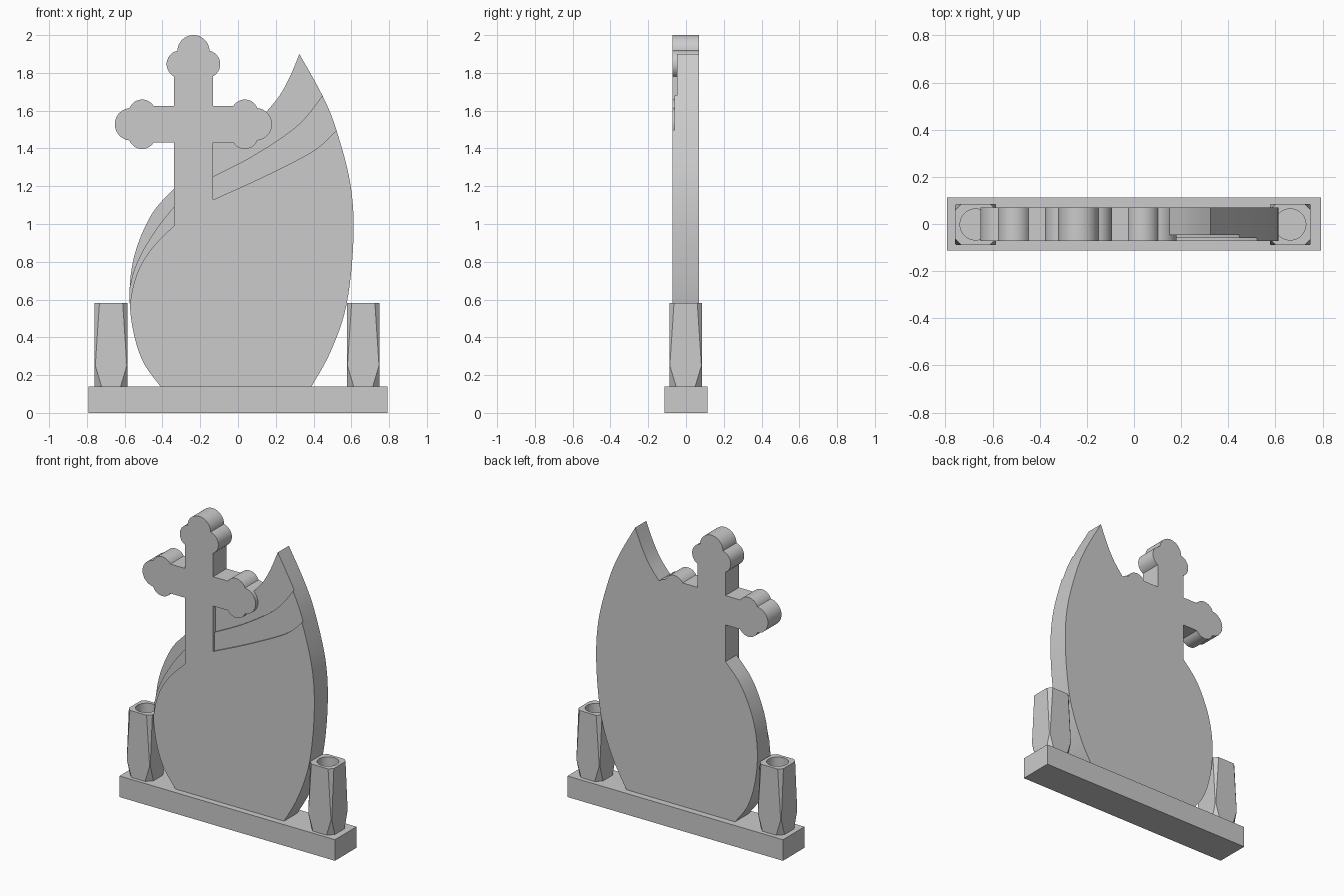
import bpy, bmesh
from math import sin, cos, pi, hypot, atan2, acos, asin, sqrt

if "Cube" in bpy.data.objects:
    bpy.data.objects.remove(bpy.data.objects["Cube"])

BASE_Z = 0.14
FRONT, BACK = -0.072, 0.07


def add_mesh(name, bm):
    bmesh.ops.recalc_face_normals(bm, faces=bm.faces[:])
    me = bpy.data.meshes.new(name)
    bm.to_mesh(me)
    bm.free()
    ob = bpy.data.objects.new(name, me)
    bpy.context.collection.objects.link(ob)
    return ob


def prism(name, pts, y0, y1):
    """Extrude an (x, z) outline from y0 to y1."""
    bm = bmesh.new()
    face = bm.faces.new([bm.verts.new((x, y0, z)) for x, z in pts])
    ext = bmesh.ops.extrude_face_region(bm, geom=[face])
    verts = [g for g in ext["geom"] if isinstance(g, bmesh.types.BMVert)]
    bmesh.ops.translate(bm, verts=verts, vec=(0, y1 - y0, 0))
    return add_mesh(name, bm)


def boolean(ob, other, op):
    """Apply a boolean and remove the helper object."""
    other.hide_render = True
    mod = ob.modifiers.new("bool", "BOOLEAN")
    mod.operation, mod.object, mod.solver = op, other, "EXACT"
    activate(ob)
    bpy.ops.object.modifier_apply(modifier=mod.name)
    bpy.data.objects.remove(other, do_unlink=True)


def activate(ob):
    bpy.ops.object.select_all(action="DESELECT")
    ob.select_set(True)
    bpy.context.view_layer.objects.active = ob


def spline(pts, n=6):
    """Smooth curve through the points."""
    p = [pts[0]] + pts + [pts[-1]]
    out = []
    for a, b, c, d in zip(p, p[1:], p[2:], p[3:]):
        for k in range(n):
            t = k / n
            out.append(tuple(0.5 * (2 * b[i] + (c[i] - a[i]) * t
                       + (2 * a[i] - 5 * b[i] + 4 * c[i] - d[i]) * t * t
                       + (3 * b[i] - a[i] - 3 * c[i] + d[i]) * t ** 3) for i in (0, 1)))
    return out + [pts[-1]]


def arc(cx, cy, r, a0, a1, n=14):
    return [(cx + r * cos(a0 + (a1 - a0) * k / n), cy + r * sin(a0 + (a1 - a0) * k / n))
            for k in range(n + 1)]


def trefoil(c, s, r, e, R, w):
    """Three-lobed arm end along +u: side lobes at (c, +-s), end lobe at (e, 0)."""
    d = hypot(e - c, s)
    b1 = atan2(-s, e - c) + acos((d * d + r * r - R * R) / (2 * d * r))
    a1 = atan2(s + r * sin(b1), c + r * cos(b1) - e)
    half = arc(e, 0, R, 0, a1) + arc(c, s, r, b1, pi - asin((w - s) / r))[1:]
    return [(u, -v) for u, v in reversed(half)] + half[1:]


# Plinth
bpy.ops.mesh.primitive_cube_add(size=1, location=(0, 0, BASE_Z / 2))
plinth = bpy.context.object
plinth.name = "plinth"
plinth.scale = (1.585, 0.226, BASE_Z)
bpy.ops.object.transform_apply(location=False, rotation=False, scale=True)

# Flame-shaped slab
left_edge = spline([(-0.41, BASE_Z), (-0.5, 0.265), (-0.552, 0.42), (-0.574, 0.6),
                    (-0.562, 0.77), (-0.52, 0.92), (-0.445, 1.07), (-0.336, 1.19)])
inner_edge = spline([(0.15, 1.593), (0.22, 1.68), (0.275, 1.78), (0.325, 1.9)])
right_edge = spline([(0.325, 1.9), (0.447, 1.68), (0.521, 1.497), (0.596, 1.206),
                     (0.611, 0.915), (0.574, 0.571), (0.49, 0.323), (0.389, BASE_Z)])
headstone = prism("headstone", left_edge + [(-0.22, 1.5), (0.03, 1.54)]
                  + inner_edge + right_edge[1:], FRONT, BACK)

# Two recessed bands stepped into the front
bands = [
    (-0.06, [(-0.572, 0.58), (-0.55, 0.69), (-0.51, 0.79), (-0.44, 0.89), (-0.34, 0.99)],
     [(-0.135, 1.127), (0.114, 1.24), (0.325, 1.345), (0.431, 1.41), (0.521, 1.497), (0.62, 1.61)]),
    (-0.047, [(-0.574, 0.66), (-0.55, 0.755), (-0.5, 0.865), (-0.42, 0.99), (-0.34, 1.09)],
     [(-0.135, 1.25), (0.06, 1.35), (0.246, 1.468), (0.352, 1.558), (0.447, 1.68), (0.54, 1.81)]),
]
for depth, lower, upper in bands:
    outline = [(-0.8, lower[0][1])] + spline(lower) + spline(upper) + [(0.9, 2.3), (-0.8, 2.3)]
    boolean(headstone, prism("band_cutter", outline, -0.3, depth), "DIFFERENCE")

# Cross with trefoil ends, merged into the slab
CX, CZ, WS, WA = -0.236, 1.528, 0.1035, 0.0975
side = trefoil(0.272, 0.06, 0.071, 0.33, 0.086, WA)
top = trefoil(0.318, 0.069, 0.073, 0.387, 0.085, WS)
outline = (side + [(WS, WA)] + [(-v, u) for u, v in top] + [(-WS, WA)]
           + [(-u, -v) for u, v in side]
           + [(-WS, -WA), (-WS, -0.6), (WS, -0.6), (WS, -WA)])
cross = prism("cross", [(CX + u, CZ + v) for u, v in outline], FRONT, BACK)
boolean(headstone, cross, "UNION")
activate(headstone)
bpy.ops.object.shade_smooth_by_angle(angle=pi / 7)

# Square vases with tapering corner chamfers and a round bore
H = 0.0865
for name, x in (("left_vase", -0.672), ("right_vase", 0.663)):
    bm = bmesh.new()
    rings = []
    for z, c in ((BASE_Z, 0.036), (0.25, 0.003), (0.583, 0.025)):
        k = H - c
        ring = [(H, -k), (H, k), (k, H), (-k, H), (-H, k), (-H, -k), (-k, -H), (k, -H)]
        rings.append([bm.verts.new((x + u, v - 0.002, z)) for u, v in ring])
    for lo, hi in zip(rings, rings[1:]):
        for i in range(8):
            j = (i + 1) % 8
            bm.faces.new((lo[i], lo[j], hi[j], hi[i]))
    bm.faces.new(rings[0])
    bm.faces.new(rings[-1])
    vase = add_mesh(name, bm)
    bpy.ops.mesh.primitive_cylinder_add(vertices=48, radius=0.066, depth=0.4,
                                        location=(x, -0.002, 0.45))
    boolean(vase, bpy.context.object, "DIFFERENCE")
